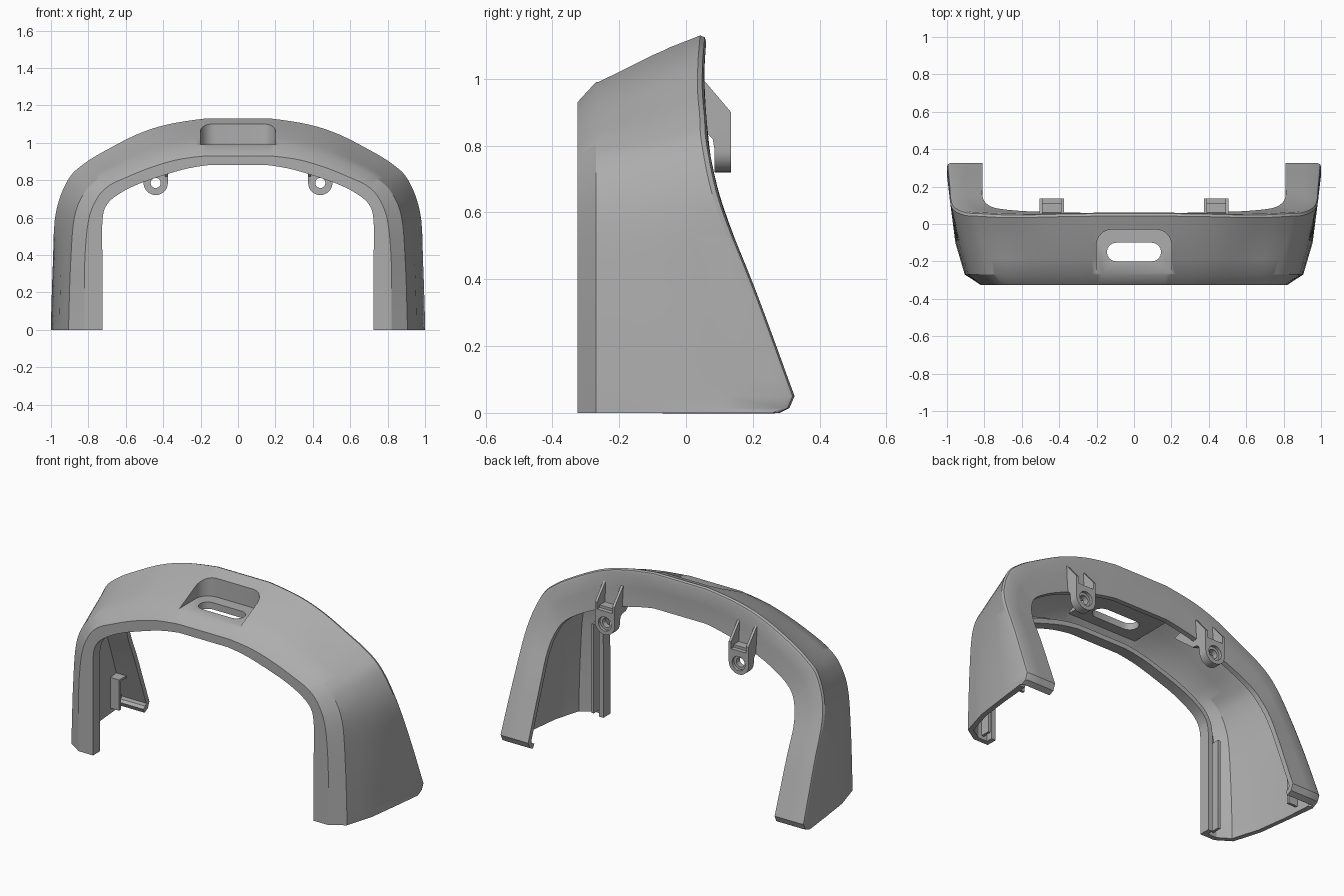
import bpy, bmesh, math
from mathutils import Vector

cube = bpy.data.objects.get("Cube")
if cube:
    bpy.data.objects.remove(cube, do_unlink=True)

grey = bpy.data.materials.new("matte_grey")
grey.use_nodes = True
colour = (0.42, 0.42, 0.42, 1)
grey.diffuse_color = colour
grey.node_tree.nodes["Principled BSDF"].inputs["Base Color"].default_value = colour


def finish(name, bm, recalc=True):
    if recalc:
        bmesh.ops.recalc_face_normals(bm, faces=bm.faces)
    mesh = bpy.data.meshes.new(name)
    bm.to_mesh(mesh)
    bm.free()
    obj = bpy.data.objects.new(name, mesh)
    bpy.context.collection.objects.link(obj)
    mesh.materials.append(grey)
    return obj


def prism(name, outline, start, depth):
    """Extrude a closed 3D outline along a vector."""
    bm = bmesh.new()
    face = bm.faces.new([bm.verts.new(Vector(p) + Vector(start)) for p in outline])
    ext = bmesh.ops.extrude_face_region(bm, geom=[face])
    moved = [g for g in ext["geom"] if isinstance(g, bmesh.types.BMVert)]
    bmesh.ops.translate(bm, verts=moved, vec=depth)
    return finish(name, bm)


def box(name, low, high):
    (a, b, c), (d, e, f) = low, high
    return prism(name, [(a, b, c), (d, b, c), (d, e, c), (a, e, c)], (0, 0, 0), (0, 0, f - c))


def boolean(target, tool, operation):
    mod = target.modifiers.new(operation.lower(), "BOOLEAN")
    mod.operation, mod.object, mod.solver = operation, tool, "EXACT"
    tool.hide_render = True
    tool.hide_set(True)


def bake(obj):
    """Apply the modifiers and discard the cutters."""
    tools = [m.object for m in obj.modifiers if m.type == "BOOLEAN"]
    graph = bpy.context.evaluated_depsgraph_get()
    obj.data = bpy.data.meshes.new_from_object(obj.evaluated_get(graph))
    obj.modifiers.clear()
    for tool in tools:
        bpy.data.objects.remove(tool, do_unlink=True)


def smooth(obj, angle=30):
    bpy.ops.object.select_all(action="DESELECT")
    obj.select_set(True)
    bpy.context.view_layer.objects.active = obj
    bpy.ops.object.shade_smooth_by_angle(angle=math.radians(angle))


def arc(cx, cy, r, start, end, n=8):
    return [(cx + r * math.cos(math.radians(start + (end - start) * i / n)),
             cy + r * math.sin(math.radians(start + (end - start) * i / n))) for i in range(n + 1)]


# Half arches from the shin up to the crown, as (x, z)
back_outer = [(1, .05), (.99, .35), (.975, .62), (.91, .8), (.82, .89), (.687, .97), (.527, 1.05), (.366, 1.1), (.17, 1.13)]
middle = [(.955, .05), (.945, .35), (.925, .61), (.87, .765), (.78, .85), (.65, .925), (.5, 1), (.35, 1.045), (.17, 1.075)]
chamfer = [(.905, .05), (.895, .35), (.875, .6), (.82, .735), (.74, .81), (.62, .87), (.48, .925), (.34, .965), (.17, .99)]
front_outer = [(.82, .05), (.82, .35), (.8, .58), (.755, .7), (.69, .77), (.585, .82), (.46, .87), (.32, .91), (.17, .93)]
front_inner = [(.725, .05), (.725, .35), (.725, .58), (.7, .67), (.63, .73), (.53, .78), (.4, .825), (.28, .86), (.16, .88)]
back_inner = [(.81, .05), (.81, .35), (.81, .52), (.785, .63), (.73, .71), (.6, .79), (.43, .86), (.3, .895), (.17, .92)]
rear_curve = [(0, .28), (.015, .31), (.05, .325), (.2, .275), (.4, .195), (.6, .115), (.7, .085), (.8, .068), (1, .052), (1.13, .062)]


def rear(z):
    for (z0, y0), (z1, y1) in zip(rear_curve, rear_curve[1:]):
        if z <= z1:
            return y0 + (y1 - y0) * (z - z0) / (z1 - z0)
    return rear_curve[-1][1]


def mix(a, b, t):
    return [(p[0] + (q[0] - p[0]) * t, p[1] + (q[1] - p[1]) * t) for p, q in zip(a, b)]


def arch(half, depth, steps=6):
    """Spline a half arch, add its foot and mirror it."""
    foot = half[0][0]
    pts = [Vector((x, depth(z), z)) for x, z in half]
    pad = [pts[0] * 2 - pts[1]] + pts + [pts[-1] + Vector((-.12, 0, .01))]
    out = [Vector((foot, depth(z), z)) for z in (0, .015)]
    for a, b, c, d in zip(pad, pad[1:], pad[2:], pad[3:]):
        for i in range(steps):
            t = i / steps
            out.append(b + (c - a) * t / 2 + (a * 2 - b * 5 + c * 4 - d) * t * t / 2
                       + (b * 3 - a - c * 3 + d) * t ** 3 / 2)
    out.append(pts[-1])
    return [Vector((-p.x, p.y, p.z)) for p in out] + out[::-1]


# Hollow arch shell: lip, front face, chamfer, outer wall and rear flange
sections = [
    (front_inner, lambda z: -.26), (front_inner, lambda z: -.325),
    (front_outer, lambda z: -.325), (chamfer, lambda z: -.27),
    (mix(chamfer, middle, .5), lambda z: -.185), (middle, lambda z: -.1),
    (mix(middle, back_outer, .55), lambda z: -.1 + (rear(z) + .1) * .5),
    (back_outer, lambda z: rear(z) - .02),
    (mix(back_outer, back_inner, .025), lambda z: rear(z) - .006),
    (mix(back_outer, back_inner, .09), rear),
    (mix(back_outer, back_inner, .5), rear), (back_inner, rear)]
bm = bmesh.new()
rings = [[bm.verts.new(p) for p in arch(half, depth)] for half, depth in sections]
for lower, upper in zip(rings, rings[1:]):
    for i in range(len(lower) - 1):
        bm.faces.new((lower[i], lower[i + 1], upper[i + 1], upper[i]))
shell = finish("arch_shell", bm, recalc=False)
solid = shell.modifiers.new("thickness", "SOLIDIFY")
solid.thickness, solid.offset = .028, -1
solid.use_even_offset = True

# Crown pocket: backing block, rounded recess and through slot
side = [(0, -.262, .95), (0, .01, .95), (0, .01, 1.085), (0, -.1, 1.055), (0, -.262, .975)]
boolean(shell, prism("pocket_block", side, (-.225, 0, 0), (.45, 0, 0)), "UNION")
recess = [(-.2, -.276), (.2, -.276)] + arc(.12, -.11, .08, 0, 90) + arc(-.12, -.11, .08, 90, 180)
boolean(shell, prism("pocket_cutter", [(x, y, .99) for x, y in recess], (0, 0, 0), (0, 0, .3)), "DIFFERENCE")
slot = arc(.095, -.15, .05, -90, 90) + arc(-.095, -.15, .05, 90, 270)
boolean(shell, prism("slot_cutter", [(x, y, .8) for x, y in slot], (0, 0, 0), (0, 0, .4)), "DIFFERENCE")
bake(shell)
smooth(shell)

for s, label in ((1, "left"), (-1, "right")):
    cx = s * .44
    # Screw tab with a stepped hole
    tab_outline = arc(0, .785, .065, 180, 360, 16) + [(.065, .86), (-.065, .86)]
    tab = prism(label + "_screw_tab", [(x, 0, z) for x, z in tab_outline], (cx, .085, 0), (0, .05, 0))
    for radius, start in ((.027, 0), (.042, .118)):
        hole = arc(0, .785, radius, 0, 345, 23)
        boolean(tab, prism("hole_cutter", [(x, 0, z) for x, z in hole], (cx, start, 0), (0, .2, 0)), "DIFFERENCE")
    bake(tab)
    smooth(tab)
    # Side fins, running forward as gussets under the shell
    fin = [(0, .05, 1), (0, .135, .9), (0, .135, .79), (0, .085, .79), (0, .08, .82), (0, .065, .835),
           (0, .03, .84), (0, -.12, .96), (0, .03, 1)]
    for edge in (-.065, .05):
        prism(label + "_tab_fin", fin, (cx + edge, 0, 0), (.015, 0, 0))
    box(label + "_tab_bridge", (cx - .06, .03, .85), (cx + .06, .11, .875))
    # Ribs inside the leg
    for name, low, high in (("front_rib", (.775, -.305, .02), (.79, -.24, .55)),
                            ("foot_clip", (.9, .17, .03), (.97, .185, .2)),
                            ("foot_clip_cap", (.9, .17, .2), (.97, .25, .212))):
        xs = sorted((s * low[0], s * high[0]))
        box(label + "_" + name, (xs[0], *low[1:]), (xs[1], *high[1:]))
